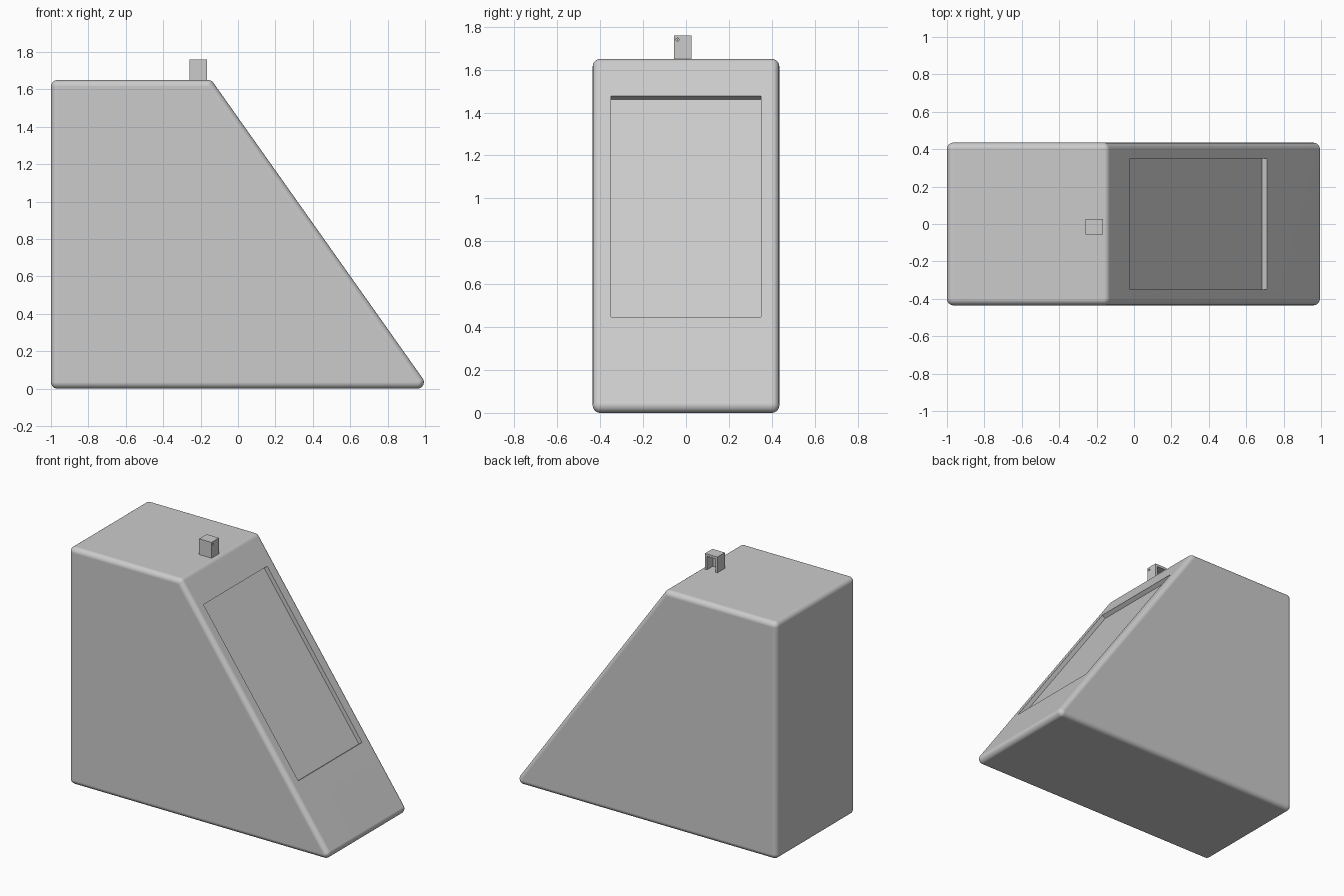
import bpy, bmesh, math
from mathutils import Matrix, Vector

cube = bpy.data.objects.get("Cube")
if cube:
    bpy.data.objects.remove(cube, do_unlink=True)

grey = bpy.data.materials.new("light grey")
grey.use_nodes = True
GREY = (0.6, 0.6, 0.6, 1)
grey.diffuse_color = GREY
grey.node_tree.nodes["Principled BSDF"].inputs["Base Color"].default_value = GREY


def make_object(name, bm):
    bmesh.ops.recalc_face_normals(bm, faces=bm.faces)
    mesh = bpy.data.meshes.new(name)
    bm.to_mesh(mesh)
    bm.free()
    mesh.materials.append(grey)
    obj = bpy.data.objects.new(name, mesh)
    bpy.context.collection.objects.link(obj)
    return obj


def box(name, size, matrix):
    bm = bmesh.new()
    bmesh.ops.create_cube(bm, size=1, matrix=matrix @ Matrix.Diagonal((*size, 1)))
    return make_object(name, bm)


def cut(obj, cutter):
    cutter.hide_render = True
    mod = obj.modifiers.new("cut", 'BOOLEAN')
    mod.operation, mod.solver, mod.object = 'DIFFERENCE', 'EXACT', cutter
    bpy.ops.object.select_all(action='DESELECT')
    bpy.context.view_layer.objects.active = obj
    obj.select_set(True)
    bpy.ops.object.modifier_apply(modifier=mod.name)
    bpy.data.objects.remove(cutter, do_unlink=True)


# Wedge housing: hull around balls placed at the inset corners
R, HALF, TOP, TOE = 0.035, 0.435, 1.65, 1.0
slope_top, slope_low = Vector((-0.02, 0, 1.478)), Vector((0.71, 0, 0.447))
down = (slope_low - slope_top).normalized()
normal = Vector((-down.z, 0, down.x))
inner = slope_top - normal * R
shoulder = inner + down * ((TOP - R - inner.z) / down.z)
toe = inner + down * ((R - inner.z) / down.z)
bm = bmesh.new()
for x, z in ((-1 + R, R), (-1 + R, TOP - R), (shoulder.x, TOP - R), (min(toe.x, TOE - R), R)):
    for side in (-1, 1):
        bmesh.ops.create_uvsphere(bm, u_segments=24, v_segments=12, radius=R,
                                  matrix=Matrix.Translation((x, side * (HALF - R), z)))
hull = bmesh.ops.convex_hull(bm, input=bm.verts)
bmesh.ops.delete(bm, geom=list({v for v in hull["geom_interior"] + hull["geom_unused"]
                                if isinstance(v, bmesh.types.BMVert)}), context='VERTS')
bmesh.ops.dissolve_limit(bm, angle_limit=math.radians(1), verts=bm.verts, edges=bm.edges)
housing = make_object("housing", bm)

# Shallow rectangular recess in the sloping face
frame = Matrix((down, Vector((0, 1, 0)), normal)).transposed().to_4x4()
frame.translation = (slope_top + slope_low) / 2
cut(housing, box("recess_cutter", ((slope_low - slope_top).length, 0.70, 0.06), frame))
bpy.ops.object.shade_smooth_by_angle(angle=math.radians(35))
housing.modifiers.new("even_shading", 'WEIGHTED_NORMAL').keep_sharp = True

# Small hollow catch on top, open towards the back
centre = Vector((-0.212, -0.015, 1.70))
catch = box("catch", (0.095, 0.082, 0.12), Matrix.Translation(centre))
cut(catch, box("catch_cutter", (0.065, 0.08, 0.12),
               Matrix.Translation(centre + Vector((0, 0.016, -0.017)))))

# Pin hole through the side of the catch
bm = bmesh.new()
bmesh.ops.create_cone(bm, cap_ends=True, segments=12, radius1=0.007, radius2=0.007, depth=0.04,
                      matrix=Matrix.Translation((-0.165, -0.04, 1.74)) @ Matrix.Rotation(math.pi / 2, 4, 'Y'))
cut(catch, make_object("pin_cutter", bm))
